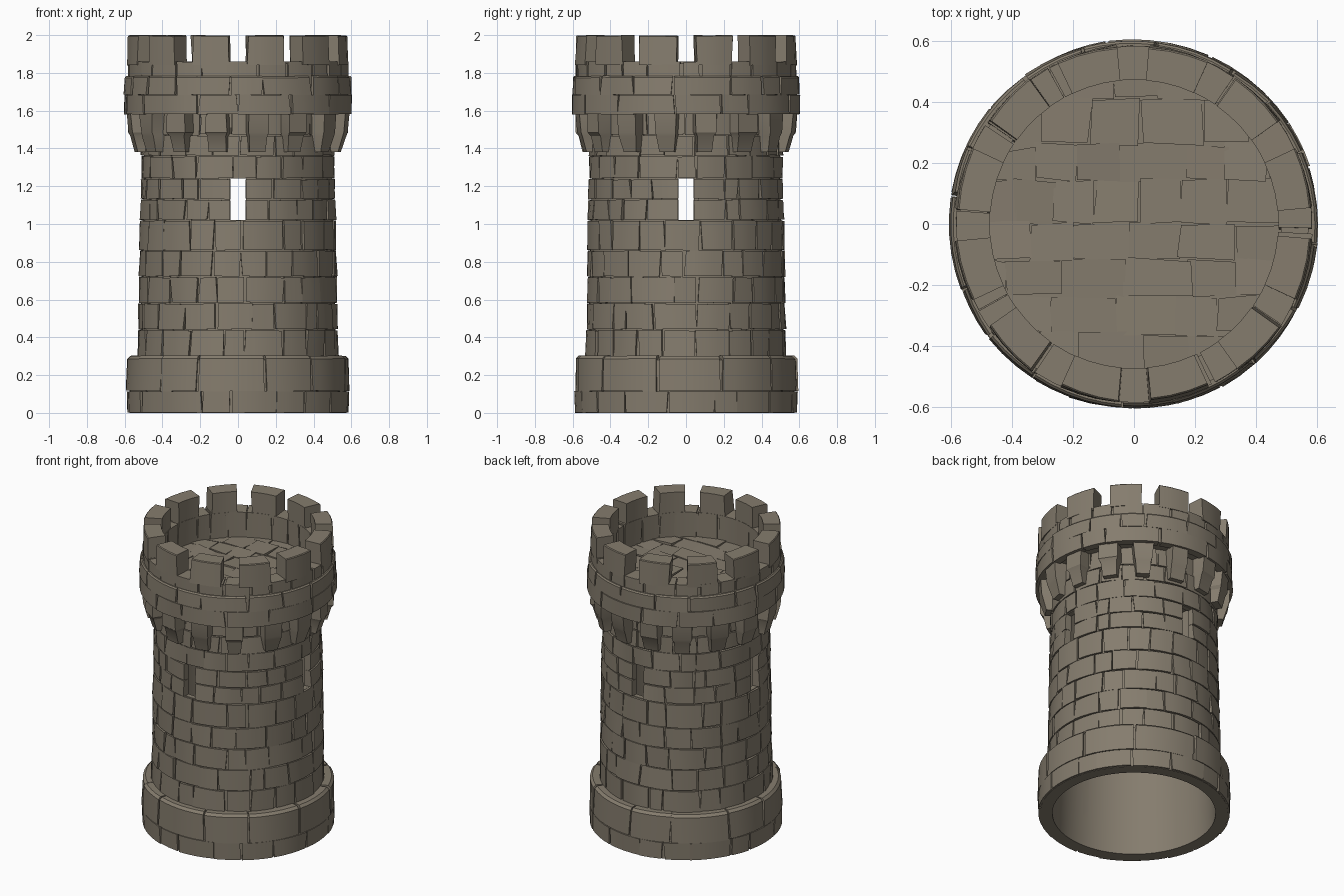
import bpy, bmesh, math, random
from mathutils import Vector

if "Cube" in bpy.data.objects:
    bpy.data.objects.remove(bpy.data.objects["Cube"])

random.seed(7)
stone = bpy.data.materials.new("weathered stone")
stone.diffuse_color = (0.235, 0.203, 0.155, 1)
stone.use_nodes = True
stone.node_tree.nodes["Principled BSDF"].inputs["Base Color"].default_value = stone.diffuse_color


def pol(a, r, z):
    return Vector((r * math.cos(a), r * math.sin(a), z))


def finish(name, bm, angle=25):
    bmesh.ops.recalc_face_normals(bm, faces=bm.faces)
    me = bpy.data.meshes.new(name)
    bm.to_mesh(me)
    bm.free()
    me.materials.append(stone)
    ob = bpy.data.objects.new(name, me)
    bpy.context.collection.objects.link(ob)
    bpy.ops.object.select_all(action='DESELECT')
    ob.select_set(True)
    bpy.context.view_layer.objects.active = ob
    bpy.ops.object.shade_smooth_by_angle(angle=math.radians(angle))
    return ob


def block(bm, a0, a1, z0, z1, r0, r1, depth, jit, ja=(0, 0), jz=0.0, bevel=0.0):
    """Curved stone; outer face has roughly chiselled corners."""
    cols = max(2, round((a1 - a0) / math.radians(6)))
    u = random.uniform
    off = [u(-jit, jit) for _ in range(4)]
    aL = [a0 + u(-0.2, 1) * ja[0] for _ in range(2)]
    aR = [a1 - u(-0.2, 1) * ja[1] for _ in range(2)]
    zb = [z0 + u(0, jz) for _ in range(2)]
    zt = [z1 - u(0, jz) for _ in range(2)]
    rows = []
    for i in range(cols + 1):
        t = i / cols
        ab = aL[0] * (1 - t) + aR[0] * t
        at = aL[1] * (1 - t) + aR[1] * t
        rb = r0 + off[0] * (1 - t) + off[1] * t
        rt = r1 + off[2] * (1 - t) + off[3] * t
        b = zb[0] * (1 - t) + zb[1] * t
        h = zt[0] * (1 - t) + zt[1] * t
        prof = [(ab, r0 - depth, b), (ab, rb, b), (at, rt, h - bevel)]
        if bevel:
            prof.append((at, rt - bevel, h))
        prof.append((at, r1 - depth, h))
        rows.append([bm.verts.new(pol(*p)) for p in prof])
    n = len(rows[0])
    for p, q in zip(rows, rows[1:]):
        for k in range(n):
            bm.faces.new((p[k], q[k], q[(k + 1) % n], p[(k + 1) % n]))
    bm.faces.new(rows[0])
    bm.faces.new(rows[-1][::-1])


def course(bm, z0, z1, r0, r1, n, depth=0.03, jit=0.006, slit=0.0, jz=0.006, bevel=0.0):
    """One ring of stones, broken at the four arrow slits if slit > 0."""
    arcs = [(q * math.pi / 2 + slit, (q + 1) * math.pi / 2 - slit, n // 4) for q in range(4)]
    if not slit:
        s = random.random() * 6
        arcs = [(s, s + 2 * math.pi, n)]
    for s, e, m in arcs:
        w = (e - s) / m
        cuts = [s] + [s + w * (i + random.uniform(-0.28, 0.28)) for i in range(1, m)] + [e]
        for i in range(m):
            ja = (0 if slit and i == 0 else 0.022, 0 if slit and i == m - 1 else 0.022)
            block(bm, cuts[i], cuts[i + 1], z0, z1, r0, r1, depth, jit, ja, jz, bevel)


# hollow core: plinth, shaft, gallery, parapet and floor in one revolved profile
profile = [(0.5, 0), (0.575, 0), (0.575, 0.28), (0.518, 0.295), (0.498, 1.37), (0.498, 1.59),
           (0.588, 1.59), (0.585, 1.77), (0.572, 1.775), (0.572, 1.85), (0.482, 1.85),
           (0.482, 1.685), (0, 1.685), (0, 1.62), (0.455, 1.62)]
N = 64
bm = bmesh.new()
rings = [[bm.verts.new(pol(2 * math.pi * i / N, r, z)) for r, z in profile] for i in range(N)]
P = len(profile)
for i in range(N):
    p, q = rings[i], rings[(i + 1) % N]
    for k in range(P):
        if k != 12:
            bm.faces.new((p[k], q[k], q[(k + 1) % P], p[(k + 1) % P]))
bmesh.ops.remove_doubles(bm, verts=bm.verts, dist=1e-5)
bmesh.ops.dissolve_degenerate(bm, edges=bm.edges, dist=1e-5)
core = finish("tower_core", bm)

# arrow slits cut straight through on both axes
for size in ((0.084, 2, 0.22), (2, 0.084, 0.22)):
    bpy.ops.mesh.primitive_cube_add(size=1, location=(0, 0, 1.13))
    cutter = bpy.context.object
    cutter.scale = size
    cutter.hide_render = True
    bpy.context.view_layer.objects.active = core
    mod = core.modifiers.new("slit", 'BOOLEAN')
    mod.object = cutter
    mod.solver = 'EXACT'
    bpy.ops.object.modifier_apply(modifier="slit")
    bpy.data.objects.remove(cutter)

# plinth
bm = bmesh.new()
course(bm, 0, 0.115, 0.587, 0.59, 18, 0.06, 0.003, jz=0.003)
course(bm, 0.113, 0.305, 0.59, 0.585, 11, 0.08, 0.005, bevel=0.016)
finish("plinth_stones", bm)

# shaft courses, tapering upward
bm = bmesh.new()
levels = [0.29, 0.44, 0.58, 0.72, 0.86, 1.02, 1.13, 1.24, 1.36, 1.47, 1.59]


def shaft_r(z):
    return 0.531 - 0.018 * (z - 0.3)


for z0, z1 in zip(levels, levels[1:]):
    slit = 0.081 if 1.0 < z0 < 1.2 else 0.0
    course(bm, z0, z1, shaft_r(z0), shaft_r(z1), 20, 0.035, 0.0055, slit)
finish("shaft_stones", bm)

# corbels under the gallery: tapered brackets
bm = bmesh.new()
for i in range(16):
    a = 2 * math.pi * (i + 0.5) / 16 + random.uniform(-0.02, 0.02)
    loops = []
    for z, r, w in ((1.38, 0.547, 0.042), (1.465, 0.57, 0.05), (1.485, 0.582, 0.056), (1.59, 0.585, 0.058)):
        w += random.uniform(-0.006, 0.006)
        r += random.uniform(-0.006, 0.006)
        o, t = pol(a, 1, 0), pol(a + math.pi / 2, 1, 0)
        up = Vector((0, 0, z))
        loops.append([bm.verts.new(o * d + t * s + up)
                      for d, s in ((0.49, -w), (r, -w), (r, w), (0.49, w))])
    for p, q in zip(loops, loops[1:]):
        for k in range(4):
            bm.faces.new((p[k], p[(k + 1) % 4], q[(k + 1) % 4], q[k]))
    bm.faces.new(loops[0])
    bm.faces.new(loops[-1])
finish("corbels", bm)

# gallery band
bm = bmesh.new()
course(bm, 1.58, 1.685, 0.604, 0.603, 14, 0.05, 0.004, jz=0.003)
course(bm, 1.683, 1.785, 0.603, 0.598, 16, 0.05, 0.004, jz=0.004, bevel=0.008)
finish("gallery_stones", bm)

# parapet wall below the merlons, then twelve merlons
bm = bmesh.new()
course(bm, 1.68, 1.862, 0.585, 0.583, 24, 0.11, 0.003, jz=0.004)
finish("parapet_stones", bm)
bm = bmesh.new()
for i in range(12):
    a = math.radians(15 + 30 * i)
    h = math.radians(10.2)
    block(bm, a - h, a + h, 1.84, 2.0, 0.586, 0.583, 0.111, 0.005, (0.02, 0.02), 0.004, 0.005)
finish("merlons", bm)

# flagstones on the roof floor, each slightly tilted
bm = bmesh.new()
y = -0.5
while y < 0.5:
    dy = random.uniform(0.11, 0.15)
    x = -0.5 - random.uniform(0, 0.12)
    while x < 0.5:
        dx = random.uniform(0.13, 0.22)
        base, top = [], []
        for px, py in ((x, y), (x + dx, y), (x + dx, y + dy), (x, y + dy)):
            v = Vector((px + random.uniform(-0.01, 0.01), py + random.uniform(-0.01, 0.01), 0))
            if v.length > 0.53:
                v *= 0.53 / v.length
            base.append(bm.verts.new(v + Vector((0, 0, 1.68))))
            top.append(bm.verts.new(v + Vector((0, 0, 1.693 + random.uniform(-0.006, 0.008)))))
        bm.faces.new(top)
        for k in range(4):
            bm.faces.new((base[k], base[(k + 1) % 4], top[(k + 1) % 4], top[k]))
        x += dx
    y += dy
finish("roof_flagstones", bm)
